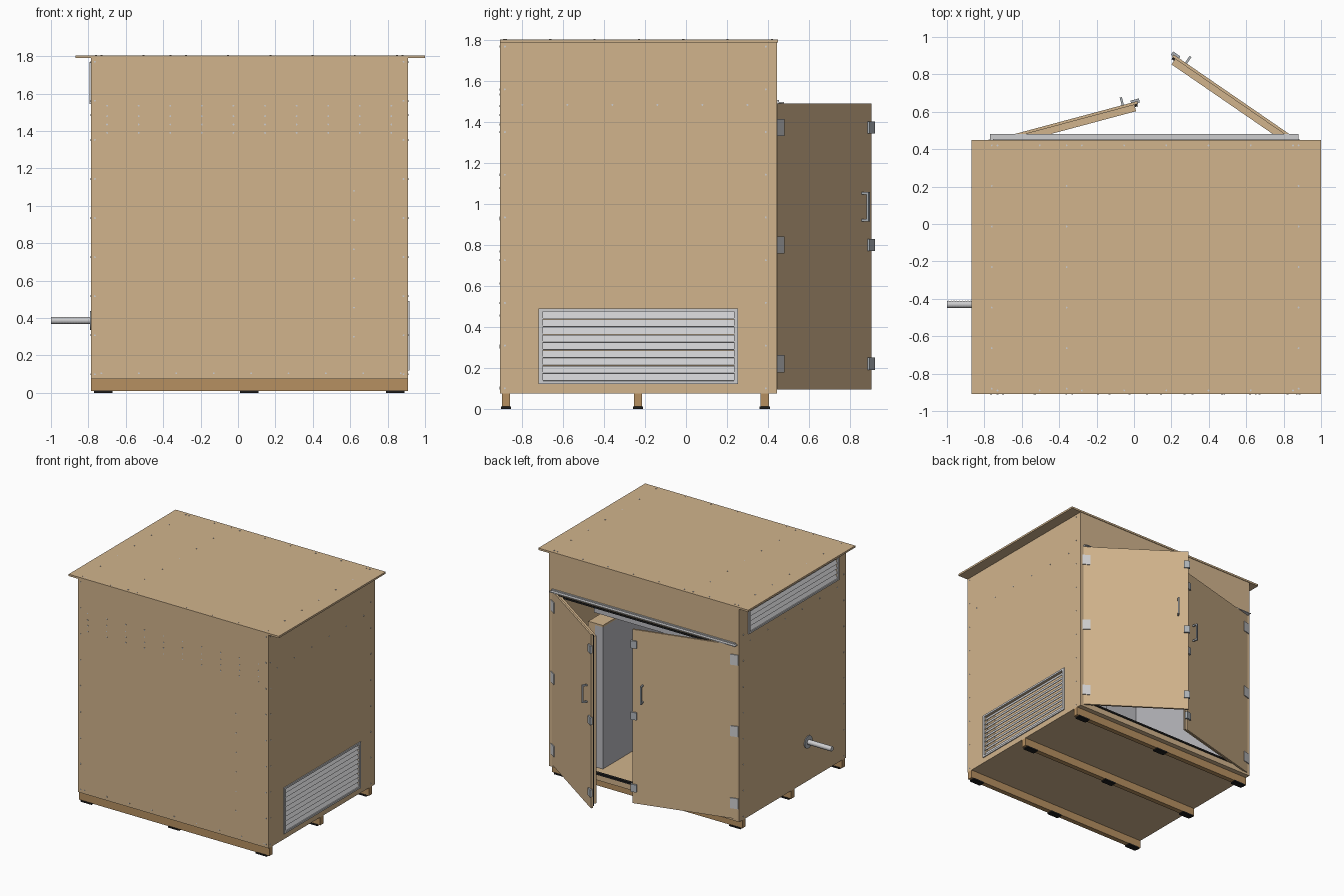
import bpy, bmesh, math
from mathutils import Matrix, Vector

cube = bpy.data.objects.get("Cube")
if cube:
    bpy.data.objects.remove(cube, do_unlink=True)


def material(name, color):
    m = bpy.data.materials.new(name)
    m.use_nodes = True
    rgba = (*color, 1)
    m.diffuse_color = rgba
    m.node_tree.nodes["Principled BSDF"].inputs["Base Color"].default_value = rgba
    return m


WOOD = material("plywood", (0.64, 0.456, 0.265))
BEAM = material("beam wood", (0.47, 0.28, 0.12))
METAL = material("light metal", (0.61, 0.61, 0.62))
STEEL = material("hinge steel", (0.42, 0.45, 0.48))
LINING = material("grey lining", (0.5, 0.5, 0.53))
BLACK = material("black rubber", (0.012, 0.012, 0.012))


def finish(name, bm, mat, smooth=False):
    bmesh.ops.recalc_face_normals(bm, faces=bm.faces)
    me = bpy.data.meshes.new(name)
    bm.to_mesh(me)
    bm.free()
    me.materials.append(mat)
    ob = bpy.data.objects.new(name, me)
    bpy.context.scene.collection.objects.link(ob)
    if smooth:
        bpy.ops.object.select_all(action='DESELECT')
        ob.select_set(True)
        bpy.context.view_layer.objects.active = ob
        bpy.ops.object.shade_smooth_by_angle()
    return ob


def add_box(bm, lo, hi, M=Matrix()):
    lo, hi = Vector(lo), Vector(hi)
    size = Matrix.Diagonal((*(hi - lo), 1))
    bmesh.ops.create_cube(bm, size=1, matrix=M @ Matrix.Translation((lo + hi) / 2) @ size)


def boxes(name, pairs, mat, M=Matrix()):
    bm = bmesh.new()
    for lo, hi in pairs:
        add_box(bm, lo, hi, M)
    return finish(name, bm, mat)


def ring(name, axis, span, outer, inner, mat, M=Matrix()):
    """Flat panel with a rectangular hole; outer and inner are (a0, a1, z0, z1)."""
    bm = bmesh.new()
    loops = []
    for depth in span:
        for a0, a1, z0, z1 in (outer, inner):
            corners = [(a0, z0), (a1, z0), (a1, z1), (a0, z1)]
            loops.append([bm.verts.new(M @ Vector((depth, a, z) if axis == 'x' else (a, depth, z)))
                          for a, z in corners])
    for p, q in ((0, 1), (2, 3), (0, 2), (1, 3)):
        for i in range(4):
            j = (i + 1) % 4
            bm.faces.new((loops[p][i], loops[p][j], loops[q][j], loops[q][i]))
    return finish(name, bm, mat)


# Main dimensions
X0, X1, Y0, Y1, Z0, Z1 = -0.785, 0.91, -0.91, 0.445, 0.075, 1.79
T = 0.03
VENT_LOW = (-0.7, 0.235, 0.135, 0.475)
VENT_HIGH = (-0.8, 0.31, 1.56, 1.755)
OPENING = (-0.745, 0.86, 0.12, 1.47)

# Shell
boxes("roof", [((-0.87, Y0, Z1), (1.0, 0.45, 1.805))], WOOD)
boxes("floor", [((X0, Y0, Z0), (X1, Y1, Z0 + 0.02))], WOOD)
boxes("front_wall", [((X0, Y0, Z0), (X1, Y0 + T, Z1))], WOOD)
ring("left_wall", 'x', (X1 - T, X1), (Y0, Y1, Z0, Z1), VENT_LOW, WOOD)
ring("right_wall", 'x', (X0, X0 + T), (Y0, Y1, Z0, Z1), VENT_HIGH, WOOD)
ring("back_wall", 'y', (Y1 - T, Y1), (X0, X1, Z0, Z1), OPENING, WOOD)
a0, a1, b0, b1 = OPENING
ring("door_seal", 'y', (Y1 - 0.02, Y1 + 0.006), OPENING,
     (a0 + 0.015, a1 - 0.015, b0 + 0.015, b1 - 0.015), BLACK)
boxes("drip_rail", [((-0.77, Y1, 1.493), (0.88, 0.48, 1.499)),
                    ((-0.755, Y1, 1.499), (0.88, 0.455, 1.508))], METAL)

# Interior lining, baffle wall and upper duct shelf
boxes("wall_lining", [((X0 + T, Y0 + T, 0.1), (0.52, Y0 + 0.07, 1.4)),
                      ((X0 + T, Y0 + 0.07, 0.1), (X0 + 0.06, Y1 - 0.05, 1.4))], LINING)
boxes("baffle_wall", [((0.6, Y0 + T, 0.095), (0.66, 0.3, 1.25)),
                      ((0.53, Y0 + T, 1.235), (0.6, 0.3, 1.25))], WOOD)
boxes("baffle_lining", [((0.53, Y0 + T, 0.095), (0.6, 0.3, 1.235))], LINING)
boxes("duct_shelf", [((X0 + T, Y0 + T, 1.48), (0.53, Y1 - T, 1.53))], WOOD)
boxes("shelf_lining", [((X0 + T, Y0 + T, 1.4), (0.53, Y1 - T, 1.48))], LINING)

# Skids and rubber feet
SKIDS = (-0.88, -0.235, 0.385)
boxes("skids", [((X0, y - 0.02, 0.01), (X1, y + 0.02, Z0)) for y in SKIDS], BEAM)
boxes("feet", [((x - 0.05, y - 0.025, 0), (x + 0.05, y + 0.025, 0.012))
               for x in (-0.72, 0.06, 0.84) for y in SKIDS], BLACK)


# Louvred vents
def vent(name, face, side, hole, rows):
    y0, y1, z0, z1 = hole
    ring(name + "_frame", 'x', (face, face + side * 0.008),
         (y0 - 0.02, y1 + 0.02, z0 - 0.015, z1 + 0.015), hole, METAL)
    bm = bmesh.new()
    pitch = (z1 - z0) / rows
    for i in range(rows):
        M = (Matrix.Translation((face - side * 0.008, 0, z0 + (i + 0.5) * pitch))
             @ Matrix.Rotation(-side * math.radians(28), 4, 'Y'))
        add_box(bm, (-0.002, y0, -pitch * 0.52), (0.002, y1, pitch * 0.52), M)
    finish(name + "_louvres", bm, METAL)


vent("intake_vent", X1, 1, VENT_LOW, 9)
vent("exhaust_vent", X0, -1, VENT_HIGH, 5)


# Doors, each built in hinge space: x along the door, y outward
def door(name, hinge_x, side, angle):
    c, s = math.cos(math.radians(angle)), math.sin(math.radians(angle))
    M = Matrix(((side * c, -side * s, 0, hinge_x), (s, c, 0, Y1 + 0.002),
                (0, 0, 1, 0), (0, 0, 0, 1)))
    L = 0.81
    boxes(name + "_panel", [((0, -0.015, 0.095), (L, 0, 1.493))], WOOD, M)
    inner = (0.06, L - 0.06, 0.16, 1.43)
    ring(name + "_frame", 'y', (-0.05, -0.015), (0.03, L - 0.02, 0.12, 1.468), inner, WOOD, M)
    boxes(name + "_lining", [((0.06, -0.045, 0.16), (L - 0.06, -0.015, 1.43))], LINING, M)
    boxes(name + "_edge_seal", [((L - 0.02, -0.027, 0.11), (L - 0.004, -0.015, 1.48))], BLACK, M)
    heights = (0.22, 0.8, 1.375)
    boxes(name + "_hinges", [((-0.012, -0.004, z - 0.042), (0.05, 0.007, z + 0.042))
                             for z in heights], METAL, M)
    boxes(name + "_latches", [((L - 0.035, -0.01, z - 0.03), (L + 0.012, 0.012, z + 0.03))
                              for z in heights], STEEL, M)
    u = L - 0.08
    boxes(name + "_handle", [((u - 0.006, 0.03, 0.915), (u + 0.006, 0.042, 1.06)),
                             ((u - 0.006, 0, 0.915), (u + 0.006, 0.03, 0.927)),
                             ((u - 0.006, 0, 1.048), (u + 0.006, 0.03, 1.06))], STEEL, M)


door("left_door", 0.88, -1, 34.5)
door("right_door", -0.765, 1, 15)


# Ribbed side pipe with wall flange
def turned(name, profile, mat, sides=24):
    bm = bmesh.new()
    loops = []
    for x, r in profile:
        loops.append([bm.verts.new((x, -0.43 + r * math.cos(2 * math.pi * i / sides),
                                    0.387 + r * math.sin(2 * math.pi * i / sides)))
                      for i in range(sides)])
    for a, b in zip(loops, loops[1:]):
        for i in range(sides):
            j = (i + 1) % sides
            bm.faces.new((a[i], a[j], b[j], b[i]))
    bm.faces.new(loops[0])
    bm.faces.new(loops[-1])
    finish(name, bm, mat, smooth=True)


turned("side_pipe", [(-1 + 0.0075 * i, 0.02 if i % 2 else 0.0185) for i in range(31)], METAL)
turned("pipe_flange", [(X0 - 0.006, 0.05), (X0, 0.05)], STEEL)


# Screw heads
def steps(a, b, n):
    return [a + (b - a) * i / (n - 1) for i in range(n)]


screws = []
for z in (1.39, 1.435, 1.48, 1.535):
    screws += [((x, Y0, z), 'y') for x in steps(-0.7, 0.82, 10)]
screws += [((0.62, Y0, z), 'y') for z in steps(0.3, 1.08, 6)]
screws += [((x, Y0, 0.105), 'y') for x in steps(-0.73, 0.87, 9)]
for x in (X0 + 0.02, X1 - 0.025):
    screws += [((x, Y0, z), 'y') for z in steps(0.1, 1.77, 9)]
for x in (X0, X1):
    for y in (Y0 + 0.025, Y1 - 0.055):
        screws += [((x, y, z), 'x') for z in steps(0.1, 1.77, 9)]
    screws += [((x, y, 1.485), 'x') for y in steps(-0.8, 0.3, 6)]
for x in (-0.76, -0.36, 0.88):
    screws += [((x, y, 1.805), 'z') for y in steps(-0.88, 0.42, 7)]
for y in (Y0 + 0.02, 0.42):
    screws += [((x, y, 1.805), 'z') for x in steps(-0.73, 0.85, 8)]
bm = bmesh.new()
for pos, axis in screws:
    turn = {'x': Matrix.Rotation(math.pi / 2, 4, 'Y'),
            'y': Matrix.Rotation(math.pi / 2, 4, 'X'), 'z': Matrix()}[axis]
    bmesh.ops.create_cone(bm, cap_ends=True, segments=8, radius1=0.005, radius2=0.005,
                          depth=0.005, matrix=Matrix.Translation(pos) @ turn)
finish("screw_heads", bm, METAL)
